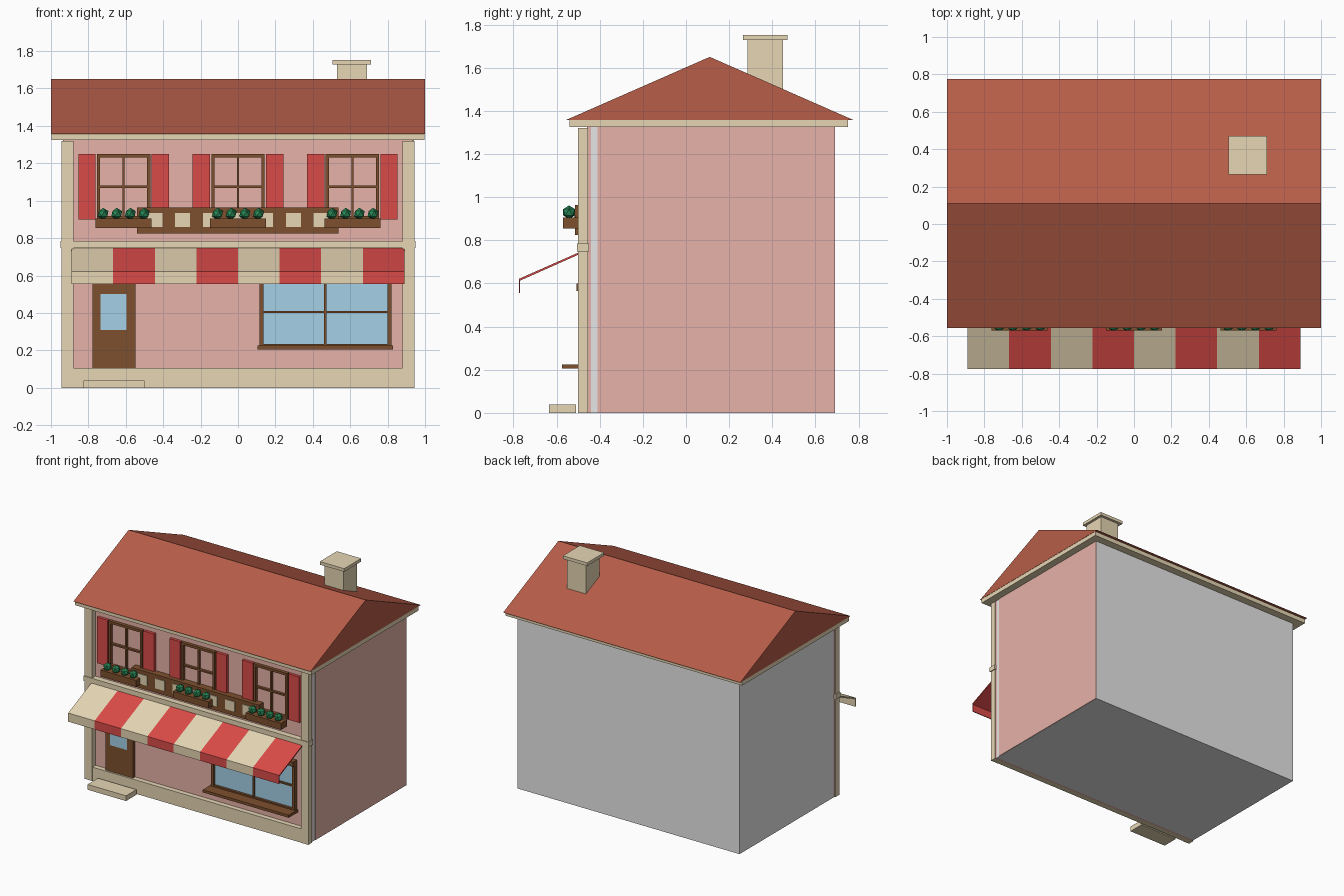
import bpy, bmesh, math

if "Cube" in bpy.data.objects:
    bpy.data.objects.remove(bpy.data.objects["Cube"])


def material(name, r, g, b):
    lin = [((c / 255 + 0.055) / 1.055) ** 2.4 for c in (r, g, b)]
    m = bpy.data.materials.new(name)
    m.diffuse_color = (*lin, 1)
    m.use_nodes = True
    m.node_tree.nodes["Principled BSDF"].inputs["Base Color"].default_value = m.diffuse_color
    return m


PINK = material("pink plaster", 230, 178, 168)
GREY = material("plain grey", 231, 231, 231)
CREAM = material("cream stone", 230, 214, 180)
ROOF = material("roof tile", 183, 93, 72)
RED = material("red", 218, 75, 72)
GLASS = material("glass", 167, 212, 235)
BROWN = material("brown wood", 126, 80, 46)
GREEN = material("leaf green", 40, 135, 85)


def mesh_object(name, verts, faces, mat):
    me = bpy.data.meshes.new(name)
    me.from_pydata(verts, [], faces)
    bm = bmesh.new()
    bm.from_mesh(me)
    bmesh.ops.recalc_face_normals(bm, faces=bm.faces)
    bm.to_mesh(me)
    bm.free()
    me.materials.append(mat)
    ob = bpy.data.objects.new(name, me)
    bpy.context.collection.objects.link(ob)
    return ob


def extrude_x(name, profile, x0, x1, mat):
    """Extrude a (y, z) profile along x."""
    n = len(profile)
    verts = [(x, y, z) for x in (x0, x1) for y, z in profile]
    faces = [tuple(range(n)), tuple(range(n, 2 * n))]
    faces += [(i, (i + 1) % n, n + (i + 1) % n, n + i) for i in range(n)]
    return mesh_object(name, verts, faces, mat)


def box(name, x0, x1, y0, y1, z0, z1, mat):
    return extrude_x(name, [(y0, z0), (y1, z0), (y1, z1), (y0, z1)], x0, x1, mat)


def window_frame(name, x0, x1, z0, z1, w, y0, y1, bar_x, bar_z):
    """Outer frame with a cross of glazing bars."""
    box(name + "_left", x0, x0 + w, y0, y1, z0, z1, BROWN)
    box(name + "_right", x1 - w, x1, y0, y1, z0, z1, BROWN)
    box(name + "_top", x0 + w, x1 - w, y0, y1, z1 - w, z1, BROWN)
    box(name + "_bottom", x0 + w, x1 - w, y0, y1, z0, z0 + w, BROWN)
    h = 0.006
    box(name + "_upright_bar", bar_x - h, bar_x + h, y0 + 0.005, y1, z0 + w, z1 - w, BROWN)
    box(name + "_cross_bar", x0 + w, x1 - w, y0 + 0.005, y1, bar_z - h, bar_z + h, BROWN)


# House body, front wall and side cladding
box("house_core", -0.935, 0.935, -0.44, 0.69, 0, 1.325, GREY)
box("front_wall", -0.935, 0.935, -0.46, -0.44, 0, 1.325, PINK)
box("right_wall_cladding", 0.935, 0.94, -0.41, 0.69, 0.001, 1.325, PINK)

# Stone trim on the front
for side, a, b in (("left", -0.943, -0.88), ("right", 0.88, 0.943)):
    box(side + "_pilaster", a, b, -0.50, -0.455, 0, 1.32, CREAM)
box("plinth", -0.88, 0.88, -0.498, -0.455, 0, 0.105, CREAM)
box("floor_band", -0.95, 0.95, -0.505, -0.45, 0.748, 0.785, CREAM)

# Roof, eaves and chimney
box("eaves", -0.998, 0.998, -0.54, 0.75, 1.325, 1.358, CREAM)
extrude_x("roof", [(-0.555, 1.358), (0.775, 1.358), (0.11, 1.65)], -1, 1, ROOF)
box("chimney", 0.53, 0.69, 0.285, 0.45, 1.42, 1.728, CREAM)
box("chimney_cap", 0.505, 0.71, 0.265, 0.47, 1.728, 1.752, CREAM)

# Striped awning with a hanging valance
STRIPE = 1.78 / 8
AWNING = [(-0.49, 0.747), (-0.775, 0.621), (-0.775, 0.555), (-0.769, 0.555),
          (-0.769, 0.613), (-0.49, 0.737)]
for i in range(8):
    x = -0.89 + i * STRIPE
    extrude_x(f"awning_stripe_{i + 1}", AWNING, x, x + STRIPE, RED if i % 2 else CREAM)

# Door and step
box("door", -0.777, -0.547, -0.485, -0.46, 0.105, 0.60, BROWN)
box("door_glass", -0.735, -0.595, -0.49, -0.484, 0.308, 0.50, GLASS)
box("door_step", -0.825, -0.50, -0.635, -0.51, 0, 0.04, CREAM)

# Shop window
box("shop_glass", 0.125, 0.81, -0.472, -0.46, 0.225, 0.595, GLASS)
window_frame("shop_window", 0.115, 0.82, 0.215, 0.60, 0.02, -0.49, -0.46, 0.467, 0.405)
box("shop_window_head", 0.115, 0.82, -0.507, -0.46, 0.565, 0.60, BROWN)
box("shop_window_sill", 0.105, 0.83, -0.575, -0.46, 0.205, 0.225, BROWN)

# Upper windows with shutters, flower boxes and plants
for i, cx in enumerate((-0.612, 0, 0.612), 1):
    window_frame(f"upper_window_{i}", cx - 0.143, cx + 0.143, 0.90, 1.25, 0.018,
                 -0.485, -0.46, cx, 1.075)
    for side, s in (("left", -1), ("right", 1)):
        a, b = sorted((cx + s * 0.15, cx + s * 0.242))
        box(f"shutter_{i}_{side}", a, b, -0.482, -0.46, 0.90, 1.25, RED)
    box(f"flower_box_{i}", cx - 0.15, cx + 0.15, -0.57, -0.50, 0.855, 0.905, BROWN)
    for k in range(4):
        bpy.ops.mesh.primitive_ico_sphere_add(
            subdivisions=1, radius=0.032, location=(cx + (k - 1.5) * 0.073, -0.542, 0.93))
        plant = bpy.context.object
        plant.name = f"plant_{i}_{k + 1}"
        plant.data.materials.append(GREEN)

# Balcony board with a row of pale panels
box("balcony_board", -0.54, 0.537, -0.515, -0.46, 0.825, 0.963, BROWN)
for i in range(7):
    x = (i - 3) * 0.148
    box(f"board_panel_{i + 1}", x - 0.04, x + 0.04, -0.52, -0.514, 0.86, 0.935, CREAM)
